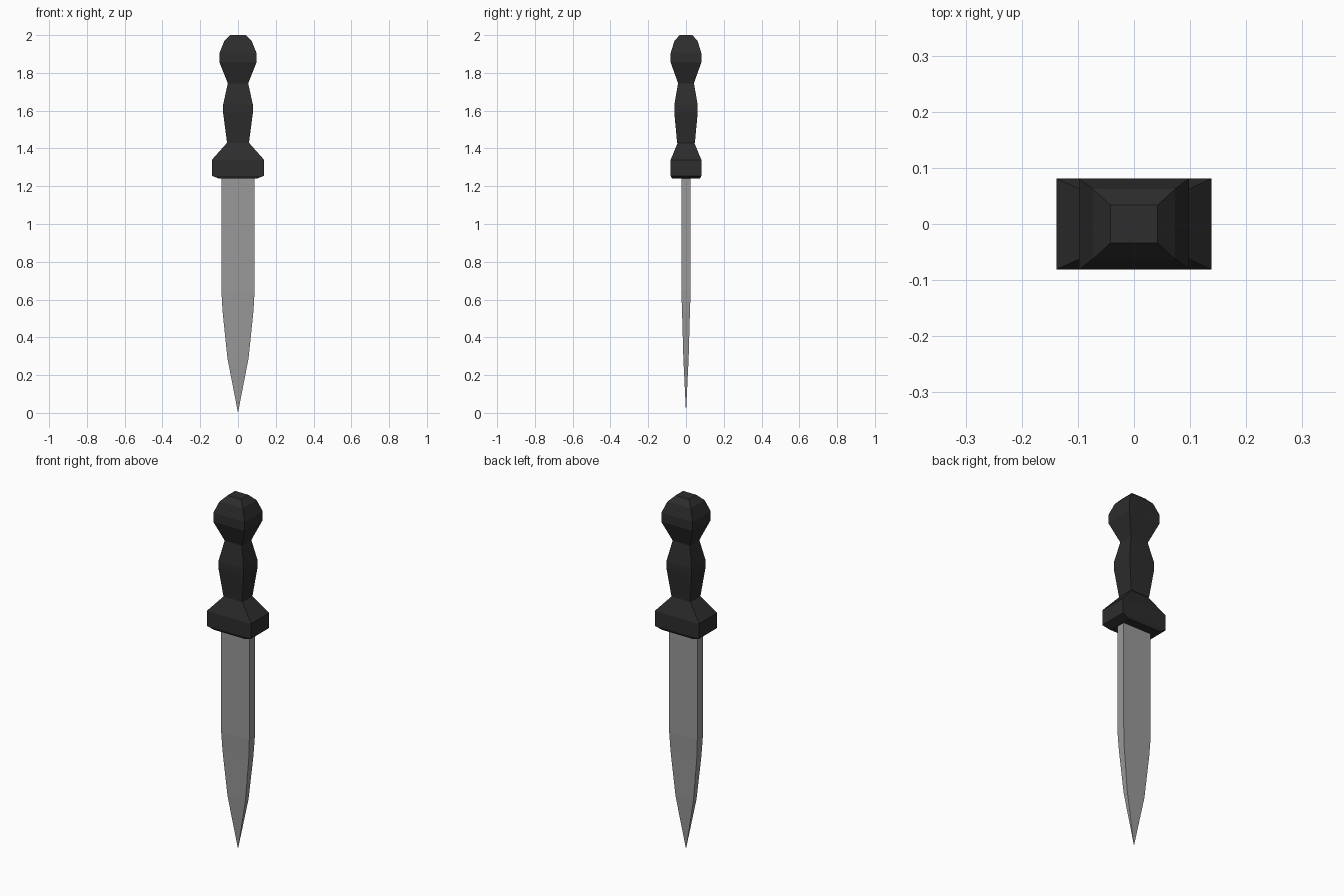
import bpy
import bmesh

cube = bpy.data.objects.get("Cube")
if cube:
    bpy.data.objects.remove(cube, do_unlink=True)


def make_material(name, colour):
    mat = bpy.data.materials.new(name)
    mat.use_nodes = True
    mat.diffuse_color = colour
    mat.node_tree.nodes["Principled BSDF"].inputs["Base Color"].default_value = colour
    return mat


def loft(name, sections, mat):
    """Stack rectangular sections (height, half width, half depth) into a solid."""
    bm = bmesh.new()
    rings = []
    for z, hx, hy in sections:
        rings.append([bm.verts.new((sx * hx, sy * hy, z))
                      for sx, sy in ((-1, -1), (1, -1), (1, 1), (-1, 1))])
    for low, high in zip(rings, rings[1:]):
        for i in range(4):
            j = (i + 1) % 4
            bm.faces.new((low[i], low[j], high[j], high[i]))
    bm.faces.new(rings[0][::-1])
    bm.faces.new(rings[-1])
    # Collapse any zero-size section to a point
    bmesh.ops.remove_doubles(bm, verts=bm.verts, dist=0.0001)
    bmesh.ops.recalc_face_normals(bm, faces=bm.faces)
    mesh = bpy.data.meshes.new(name)
    bm.to_mesh(mesh)
    bm.free()
    mesh.materials.append(mat)
    obj = bpy.data.objects.new(name, mesh)
    bpy.context.collection.objects.link(obj)
    return obj


steel = make_material("grey steel", (0.32, 0.32, 0.32, 1))
black = make_material("black grip", (0.026, 0.026, 0.026, 1))

# Blade, tapering to a point at the bottom
loft("blade", [(0, 0, 0), (0.29, 0.056, 0.014), (0.54, 0.082, 0.021),
               (0.65, 0.088, 0.025), (1.25, 0.088, 0.025)], steel)

# Guard with a chamfered underside and sloping shoulders
loft("guard", [(1.24, 0.1, 0.073), (1.255, 0.138, 0.081),
               (1.34, 0.138, 0.081), (1.43, 0.058, 0.044)], black)

# Swelling grip
loft("grip", [(1.43, 0.058, 0.047), (1.59, 0.079, 0.062),
              (1.63, 0.079, 0.062), (1.745, 0.054, 0.042)], black)

# Faceted pommel
loft("pommel", [(1.745, 0.054, 0.042), (1.855, 0.098, 0.081),
                (1.905, 0.098, 0.081), (1.968, 0.073, 0.062),
                (2.0, 0.042, 0.034)], black)
